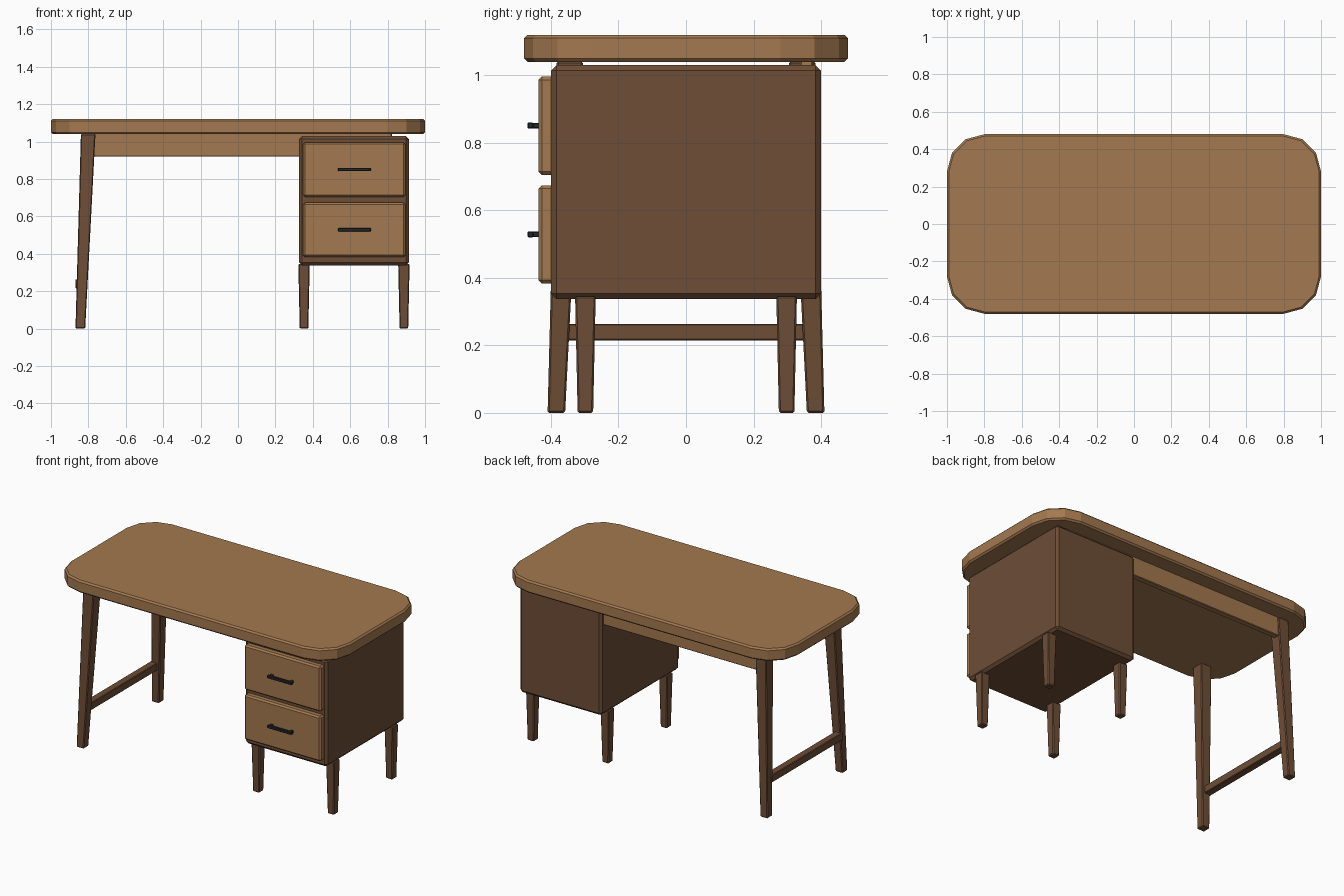
import bpy, bmesh
from math import cos, sin, pi, radians

if "Cube" in bpy.data.objects:
    bpy.data.objects.remove(bpy.data.objects["Cube"])


def material(name, rgb):
    m = bpy.data.materials.new(name)
    m.diffuse_color = (*rgb, 1)
    m.use_nodes = True
    m.node_tree.nodes["Principled BSDF"].inputs["Base Color"].default_value = m.diffuse_color
    return m


OAK = material("light_wood", (0.37, 0.19, 0.08))
WALNUT = material("dark_wood", (0.155, 0.075, 0.037))
METAL = material("dark_metal", (0.017, 0.02, 0.023))


def loft(name, bottom, top, mat, bevel):
    """Solid between two matching counter-clockwise rings, with chamfered edges."""
    bm = bmesh.new()
    lo = [bm.verts.new(p) for p in bottom]
    hi = [bm.verts.new(p) for p in top]
    n = len(lo)
    bm.faces.new(lo[::-1])
    bm.faces.new(hi)
    for i in range(n):
        j = (i + 1) % n
        bm.faces.new((lo[i], lo[j], hi[j], hi[i]))
    me = bpy.data.meshes.new(name)
    bm.to_mesh(me)
    bm.free()
    ob = bpy.data.objects.new(name, me)
    bpy.context.collection.objects.link(ob)
    me.materials.append(mat)
    mod = ob.modifiers.new("chamfer", 'BEVEL')
    mod.width = bevel
    mod.segments = 1
    mod.limit_method = 'ANGLE'
    mod.angle_limit = radians(45)
    return ob


def rect(cx, cy, z, w, d):
    return [(cx + sx * w / 2, cy + sy * d / 2, z)
            for sx, sy in ((-1, -1), (1, -1), (1, 1), (-1, 1))]


def box(name, x, y, z, mat, bevel):
    args = ((x[0] + x[1]) / 2, (y[0] + y[1]) / 2)
    size = (x[1] - x[0], y[1] - y[0])
    return loft(name, rect(*args, z[0], *size), rect(*args, z[1], *size), mat, bevel)


# Desktop with three-segment rounded corners
R = 0.2
outline = []
for k, (sx, sy) in enumerate(((1, 1), (-1, 1), (-1, -1), (1, -1))):
    for i in range(4):
        a = k * pi / 2 + i * pi / 6
        outline.append((sx * (1 - R) + R * cos(a), sy * (0.48 - R) + R * sin(a)))
loft("desktop", [(x, y, 1.04) for x, y in outline],
     [(x, y, 1.12) for x, y in outline], OAK, 0.01)

# Back apron under the desktop
box("back_apron", (-0.82, 0.823), (0.338, 0.376), (0.92, 1.045), OAK, 0.004)

# Drawer cabinet
box("cabinet", (0.327, 0.913), (-0.4, 0.4), (0.337, 1.03), WALNUT, 0.016)

# Drawer fronts with bar handles on two posts
for label, z0 in (("lower", 0.383), ("upper", 0.705)):
    zc = z0 + 0.146
    box(label + "_drawer", (0.348, 0.895), (-0.437, -0.39), (z0, z0 + 0.291), OAK, 0.01)
    box(label + "_handle", (0.535, 0.71), (-0.47, -0.452),
        (zc - 0.009, zc + 0.009), METAL, 0.003)
    for side, px in (("left", 0.55), ("right", 0.695)):
        box(f"{label}_handle_post_{side}", (px - 0.009, px + 0.009), (-0.455, -0.43),
            (zc - 0.008, zc + 0.008), METAL, 0.002)

# Short tapered cabinet legs and tall splayed legs
for side, sy in (("front", -1), ("back", 1)):
    for label, x in (("inner", 0.353), ("outer", 0.887)):
        loft(f"cabinet_leg_{side}_{label}", rect(x, sy * 0.298, 0, 0.046, 0.046),
             rect(x, sy * 0.298, 0.345, 0.061, 0.061), WALNUT, 0.005)
    loft(f"tall_leg_{side}", rect(-0.843, sy * 0.384, 0, 0.052, 0.052),
         rect(-0.801, sy * 0.344, 1.041, 0.078, 0.078), WALNUT, 0.005)

# Stretcher between the tall legs
box("leg_stretcher", (-0.87, -0.822), (-0.365, 0.365), (0.215, 0.264), WALNUT, 0.004)
